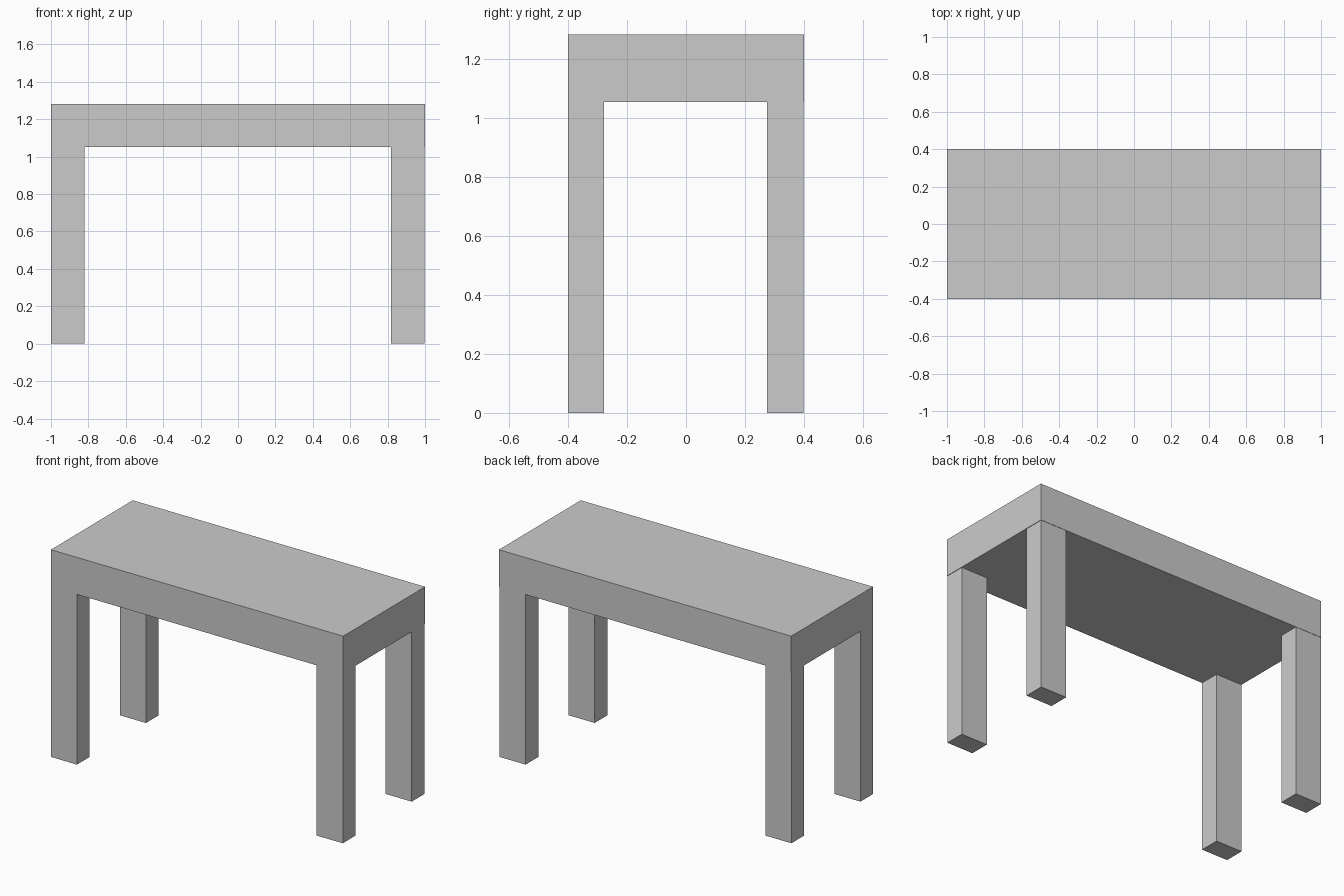
import bpy

if "Cube" in bpy.data.objects:
    bpy.data.objects.remove(bpy.data.objects["Cube"])

TOP, UNDER = 1.282, 1.053


def box(name, x0, x1, y0, y1, z0, z1):
    bpy.ops.mesh.primitive_cube_add(
        size=1, location=((x0 + x1) / 2, (y0 + y1) / 2, (z0 + z1) / 2))
    ob = bpy.context.object
    ob.name = name
    ob.scale = (x1 - x0, y1 - y0, z1 - z0)
    bpy.ops.object.transform_apply(location=False, rotation=False, scale=True)
    return ob


# Thick slab top
box("table_top", -1, 1, -0.4, 0.4, UNDER, TOP)

# Four corner legs, flush with the slab edges
for side, x0, x1 in (("left", -1, -0.822), ("right", 0.819, 0.997)):
    for end, y0, y1 in (("front", -0.4, -0.277), ("back", 0.274, 0.398)):
        box(f"{end}_{side}_leg", x0, x1, y0, y1, 0, UNDER)
